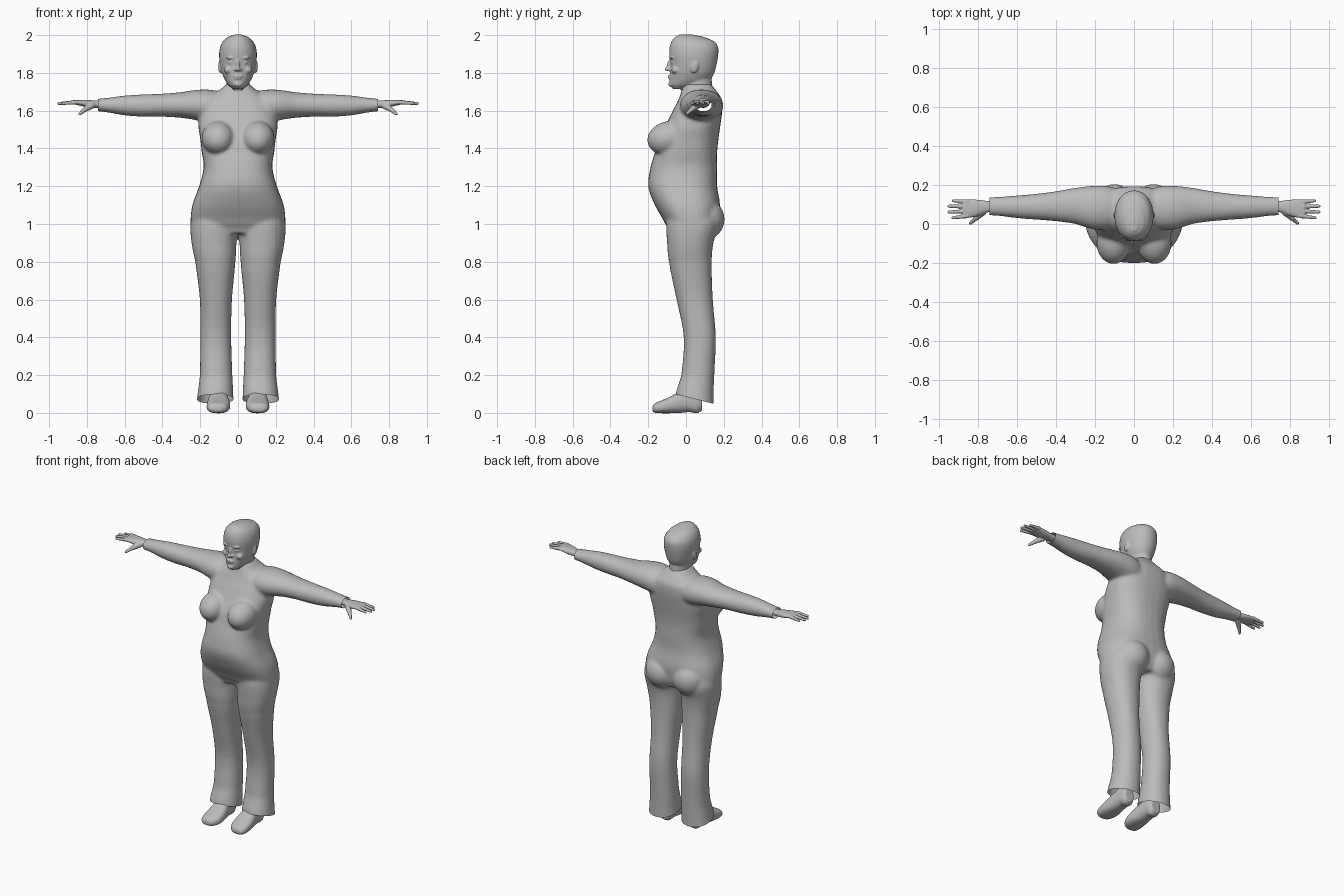
import bpy, bmesh, math
from mathutils import Vector, Matrix

GREY = bpy.data.materials.new("plain grey")
GREY.diffuse_color = (0.5, 0.5, 0.5, 1)


def spline(a, b, c, d, t):
    return 0.5 * (2*b + (c - a)*t + (2*a - 5*b + 4*c - d)*t*t + (3*b - a - 3*c + d)*t**3)


def loft(bm, axis, rings, power=2.0, side=1, n=32, sub=4):
    """Closed loft through rings given as (position, low1, high1, low2, high2)."""
    fine = []
    for i in range(len(rings) - 1):
        q = [rings[max(i - 1, 0)], rings[i], rings[i + 1], rings[min(i + 2, len(rings) - 1)]]
        for k in range(sub):
            t = k / sub
            mid = [spline(*v, t) for v in zip(*q)]
            mid[0] = rings[i][0] + (rings[i + 1][0] - rings[i][0]) * t
            fine.append(mid)
    fine.append(rings[-1])
    loops = []
    for p, a0, a1, b0, b1 in fine:
        loop = []
        for k in range(n):
            ang = 2 * math.pi * k / n
            c, s = math.cos(ang), math.sin(ang)
            u = (a0 + a1)/2 + (a1 - a0)/2 * math.copysign(abs(c)**(2/power), c)
            v = (b0 + b1)/2 + (b1 - b0)/2 * math.copysign(abs(s)**(2/power), s)
            co = {"x": (p, u, v), "y": (u, p, v), "z": (u, v, p)}[axis]
            loop.append(bm.verts.new((co[0] * side, co[1], co[2])))
        loops.append(loop)
    for l0, l1 in zip(loops, loops[1:]):
        for k in range(n):
            bm.faces.new((l0[k], l0[(k+1) % n], l1[(k+1) % n], l1[k]))
    bm.faces.new(loops[0][::-1])
    bm.faces.new(loops[-1])


def ball(bm, centre, radii, tilt=0.0):
    m = Matrix.Translation(centre) @ Matrix.Rotation(tilt, 4, "X") @ Matrix.Diagonal((*radii, 1))
    bmesh.ops.create_uvsphere(bm, u_segments=24, v_segments=16, radius=1, matrix=m)


def digit(bm, p, q, r0, r1):
    p, q = Vector(p), Vector(q)
    m = Matrix.Translation((p + q)/2) @ (q - p).to_track_quat("Z", "Y").to_matrix().to_4x4()
    bmesh.ops.create_cone(bm, cap_ends=True, segments=14, radius1=r0, radius2=r1,
                          depth=(q - p).length, matrix=m)
    ball(bm, p, (r0,)*3)
    ball(bm, q, (r1,)*3)


def finish(name, bm, voxel, smooth, cuts=(), mirror=False):
    """Fuse the overlapping volumes into one skin, soften, trim open edges."""
    bmesh.ops.recalc_face_normals(bm, faces=bm.faces)
    me = bpy.data.meshes.new(name)
    bm.to_mesh(me)
    bm.free()
    ob = bpy.data.objects.new(name, me)
    bpy.context.collection.objects.link(ob)
    bpy.ops.object.select_all(action="DESELECT")
    bpy.context.view_layer.objects.active = ob
    ob.select_set(True)
    mod = ob.modifiers.new("fuse", "REMESH")
    mod.mode, mod.voxel_size = "VOXEL", voxel
    bpy.ops.object.modifier_apply(modifier="fuse")
    mod = ob.modifiers.new("soften", "SMOOTH")
    mod.factor, mod.iterations = 0.5, smooth
    bpy.ops.object.modifier_apply(modifier="soften")
    bm = bmesh.new()
    bm.from_mesh(ob.data)
    for co, no in cuts:
        bmesh.ops.bisect_plane(bm, geom=bm.verts[:] + bm.edges[:] + bm.faces[:],
                               plane_co=co, plane_no=no, clear_outer=True)
    bm.to_mesh(ob.data)
    bm.free()
    ob.data.materials.clear()
    ob.data.materials.append(GREY)
    bpy.ops.object.shade_smooth_by_angle(angle=math.radians(50))
    if mirror:
        ob.modifiers.new("other side", "MIRROR").use_mirror_merge = False
    return ob


# Clothed body: torso, trouser legs and sleeves fused together
bm = bmesh.new()
torso = [(0.95, .215, -.085, .15), (1.0, .25, -.11, .17), (1.1, .242, -.165, .18),
         (1.2, .206, -.2, .165), (1.3, .182, -.188, .165), (1.38, .192, -.165, .165),
         (1.45, .2, -.145, .172), (1.52, .21, -.11, .182), (1.6, .2, -.07, .192),
         (1.66, .17, -.04, .19), (1.70, .11, -.025, .165), (1.74, .066, -.015, .135)]
loft(bm, "z", [(z, -w, w, f, b) for z, w, f, b in torso], 2.5)
leg = [(0.0, .022, .225, -.062, .145), (0.1, .025, .214, -.055, .146), (0.2, .03, .202, -.025, .15),
       (0.4, .036, .2, -.012, .158), (0.6, .032, .202, -.05, .142), (0.8, .014, .226, -.09, .136),
       (0.9, .008, .246, -.1, .145), (1.0, .0, .252, -.105, .17), (1.08, .02, .235, -.09, .14)]
arm = [(0.05, .0, .17, 1.52, 1.69), (0.14, -.03, .195, 1.535, 1.71), (0.22, -.025, .195, 1.55, 1.71),
       (0.3, .0, .185, 1.562, 1.698), (0.4, .014, .168, 1.568, 1.69), (0.5, .022, .155, 1.568, 1.686),
       (0.6, .03, .146, 1.575, 1.68), (0.7, .042, .139, 1.592, 1.667), (0.79, .046, .137, 1.6, 1.66)]
for s in (1, -1):
    loft(bm, "z", leg, 2.2, s)
    loft(bm, "x", arm, 2.1, s)
    ball(bm, (s*.105, -.095, 1.455), (.088, .112, .088), 0.25)    # bust
    ball(bm, (s*.1, .085, 1.025), (.115, .12, .115))              # seat
finish("clothed_body", bm, 0.009, 8, cuts=[
    ((0, -.06, .1), (0, -.05, -.2)),
    ((.74, 0, 0), (1, 0, 0)), ((-.74, 0, 0), (-1, 0, 0))])

# Head and neck
bm = bmesh.new()
skull = [(1.715, .026, -.07, .0), (1.735, .05, -.086, .07), (1.76, .068, -.087, .125),
         (1.8, .086, -.084, .15), (1.85, .096, -.083, .163), (1.9, .1, -.089, .171),
         (1.94, .094, -.086, .169), (1.97, .078, -.075, .145), (1.992, .05, -.055, .09),
         (2.004, .018, -.035, .03)]
loft(bm, "z", [(z, -w, w, f, b) for z, w, f, b in skull], 2.1)
loft(bm, "z", [(1.64, -.07, .07, -.01, .15), (1.7, -.066, .066, -.025, .142),
               (1.74, -.062, .062, -.02, .138), (1.79, -.062, .062, -.01, .135)])
ball(bm, (0, -.085, 1.845), (.009, .016, .035), -0.35)            # nose bridge
ball(bm, (0, -.096, 1.82), (.013, .017, .011))                    # nose tip
ball(bm, (0, -.084, 1.783), (.025, .012, .006))                   # upper lip
ball(bm, (0, -.083, 1.772), (.021, .012, .006))                   # lower lip
ball(bm, (0, -.078, 1.74), (.024, .016, .015))                    # chin
for s in (1, -1):
    ball(bm, (s*.014, -.085, 1.817), (.008, .011, .008))          # nostril
    ball(bm, (s*.037, -.073, 1.879), (.026, .014, .007))          # brow
    ball(bm, (s*.036, -.07, 1.855), (.014, .01, .007))            # eye
    ball(bm, (s*.05, -.055, 1.815), (.024, .022, .02))            # cheek
    ball(bm, (s*.095, .045, 1.832), (.01, .02, .034), -0.2)       # ear
finish("head", bm, 0.005, 3)

# Hands
bm = bmesh.new()
loft(bm, "x", [(.7, .062, .118, 1.615, 1.65), (.75, .06, .118, 1.615, 1.653),
               (.79, .045, .123, 1.617, 1.656), (.83, .034, .126, 1.625, 1.657),
               (.875, .032, .124, 1.634, 1.656)], 2.4)
for y0, y1, tip in ((.041, .032, .928), (.066, .061, .948), (.09, .091, .949), (.115, .119, .925)):
    digit(bm, (.855, y0, 1.645), (tip, y1, 1.638), .0115, .008)
digit(bm, (.775, .06, 1.627), (.81, .03, 1.606), .018, .0135)
digit(bm, (.81, .03, 1.606), (.838, .004, 1.583), .0125, .008)
finish("hands", bm, 0.0038, 2, mirror=True)

# Shoes with ankles reaching into the trousers
bm = bmesh.new()
loft(bm, "y", [(-.178, .085, .14, .008, .035), (-.165, .062, .157, .0, .052), (-.13, .044, .166, -.002, .066),
               (-.08, .042, .164, -.002, .088), (-.03, .05, .158, .0, .115), (.02, .055, .152, .004, .125),
               (.06, .06, .148, -.002, .12), (.085, .072, .138, .012, .1)], 2.5)
loft(bm, "z", [(.05, .062, .148, -.03, .08), (.12, .065, .145, -.02, .085), (.2, .07, .14, .0, .085)])
finish("shoes", bm, 0.006, 3, mirror=True)
